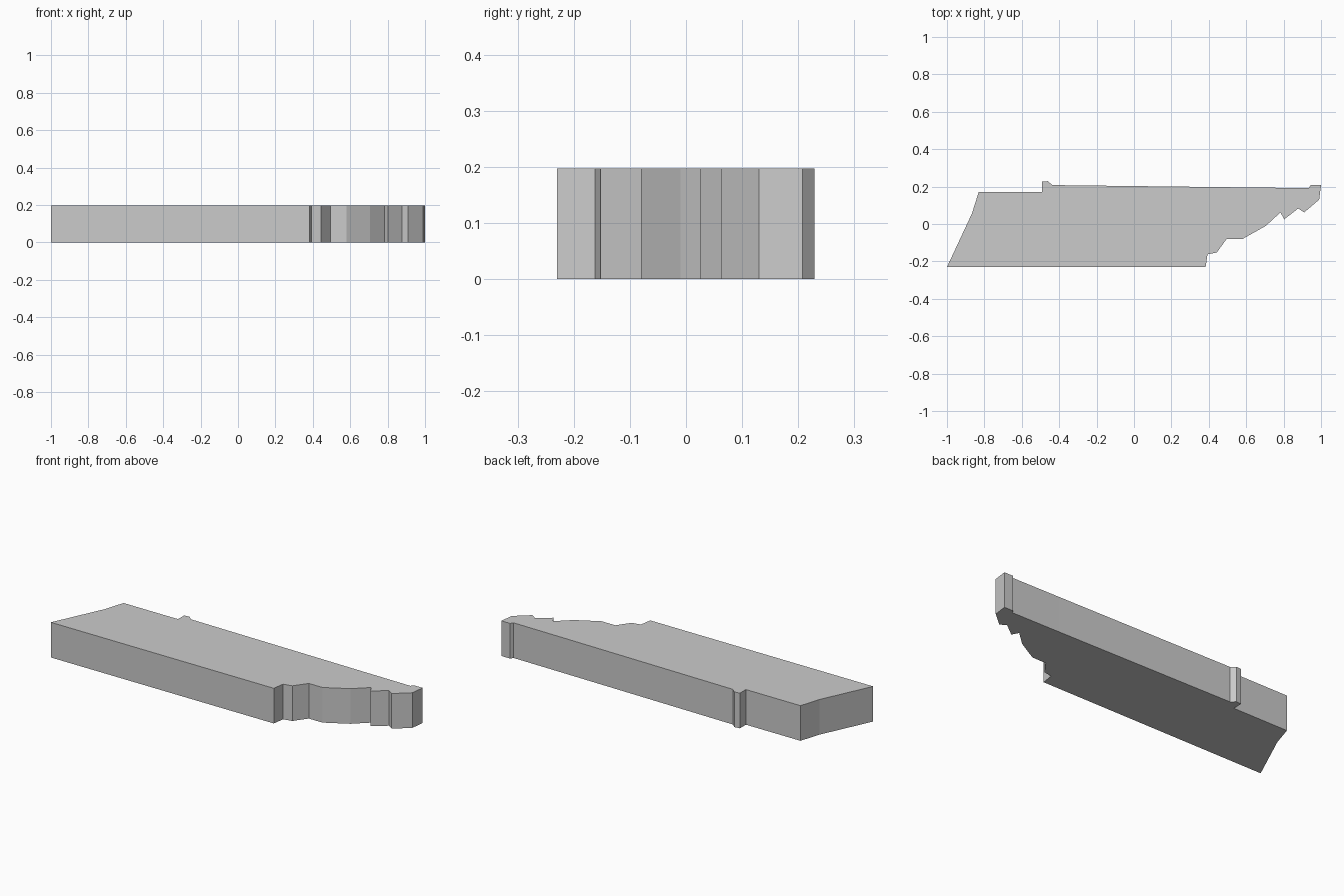
import bpy
import bmesh

cube = bpy.data.objects.get("Cube")
if cube:
    bpy.data.objects.remove(cube, do_unlink=True)

HEIGHT = 0.197

# Plan outline, counter-clockwise, grouped by edge
front_edge = [(-1.0, -0.23), (0.383, -0.23)]
ragged_edge = [(0.393, -0.162), (0.443, -0.152), (0.495, -0.08), (0.58, -0.08),
               (0.705, -0.01), (0.783, 0.062), (0.803, 0.025), (0.878, 0.083),
               (0.91, 0.062), (0.99, 0.13)]
corner_lip = [(1.0, 0.208), (0.945, 0.208), (0.935, 0.192)]
back_notch = [(0.64, 0.195), (-0.437, 0.208), (-0.46, 0.229),
              (-0.492, 0.226), (-0.492, 0.172)]
slanted_end = [(-0.83, 0.172), (-0.867, 0.055)]
outline = front_edge + ragged_edge + corner_lip + back_notch + slanted_end

# Flat grey material
grey = bpy.data.materials.new("light grey")
grey.use_nodes = True
colour = (0.6, 0.6, 0.6, 1.0)
grey.diffuse_color = colour
grey.node_tree.nodes["Principled BSDF"].inputs["Base Color"].default_value = colour

# Slab: outline extruded upwards
bm = bmesh.new()
base = bm.faces.new([bm.verts.new((x, y, 0)) for x, y in outline])
result = bmesh.ops.extrude_face_region(bm, geom=[base], use_keep_orig=True)
top = [g for g in result["geom"] if isinstance(g, bmesh.types.BMVert)]
bmesh.ops.translate(bm, verts=top, vec=(0, 0, HEIGHT))
bmesh.ops.recalc_face_normals(bm, faces=bm.faces)

mesh = bpy.data.meshes.new("slab")
bm.to_mesh(mesh)
bm.free()
mesh.materials.append(grey)
slab = bpy.data.objects.new("slab", mesh)
bpy.context.collection.objects.link(slab)
